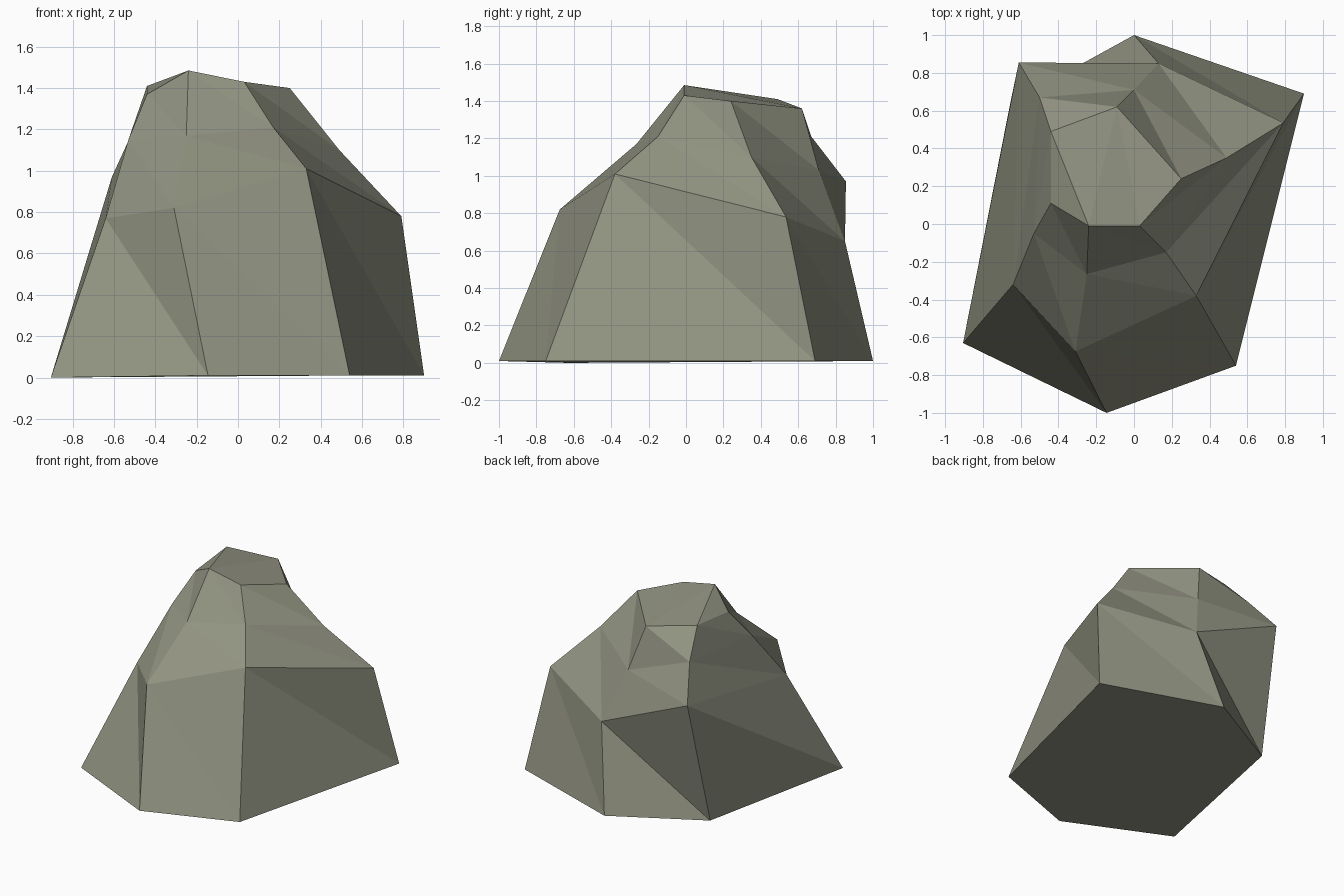
import bpy
import bmesh

cube = bpy.data.objects.get("Cube")
if cube:
    bpy.data.objects.remove(cube, do_unlink=True)


def make_material(name, colour):
    material = bpy.data.materials.new(name)
    material.use_nodes = True
    material.diffuse_color = colour
    shader = next(n for n in material.node_tree.nodes if n.type == "BSDF_PRINCIPLED")
    shader.inputs["Base Color"].default_value = colour
    shader.inputs["Roughness"].default_value = 1
    return material


def loft(name, rings, material):
    """Skin six-sided cross-sections from bottom to top, and cap both ends."""
    bm = bmesh.new()
    loops = [[bm.verts.new(point) for point in ring] for ring in rings]
    # Sides: every facet splits along the same falling diagonal
    for lower, upper in zip(loops, loops[1:]):
        for i in range(len(lower)):
            j = (i + 1) % len(lower)
            bm.faces.new((lower[i], lower[j], upper[i]))
            bm.faces.new((lower[j], upper[j], upper[i]))
    # Flat underside, and a zigzag of triangles over the uneven top
    bm.faces.new(reversed(loops[0]))
    a, b, c, d, e, f = loops[-1]
    for corners in ((a, b, f), (b, e, f), (b, c, e), (c, d, e)):
        bm.faces.new(corners)
    bmesh.ops.recalc_face_normals(bm, faces=bm.faces)
    mesh = bpy.data.meshes.new(name)
    bm.to_mesh(mesh)
    bm.free()
    mesh.materials.append(material)
    rock = bpy.data.objects.new(name, mesh)
    bpy.context.collection.objects.link(rock)
    return rock


# Cross-sections, each running counterclockwise from the front left corner
foot = [(-.905, -.63, 0), (-.145, -1, .01), (.54, -.75, .01),
        (.9, .69, .01), (0, 1, .01), (-.655, .64, .01)]
shoulder = [(-.64, -.32, .77), (-.31, -.675, .82), (.33, -.38, 1.01),
            (.79, .535, .78), (.13, .85, .65), (-.61, .855, .97)]
neck = [(-.53, -.05, 1.15), (-.25, -.265, 1.17), (.17, -.15, 1.21),
        (.49, .35, 1.1), (0, .71, 1.03), (-.5, .67, 1.21)]
crown = [(-.44, .11, 1.37), (-.24, -.01, 1.485), (.03, -.01, 1.43),
         (.25, .24, 1.4), (-.09, .62, 1.36), (-.44, .49, 1.41)]

# Single flat-shaded boulder
stone = make_material("olive grey stone", (.283, .292, .22, 1))
loft("boulder", [foot, shoulder, neck, crown], stone)
